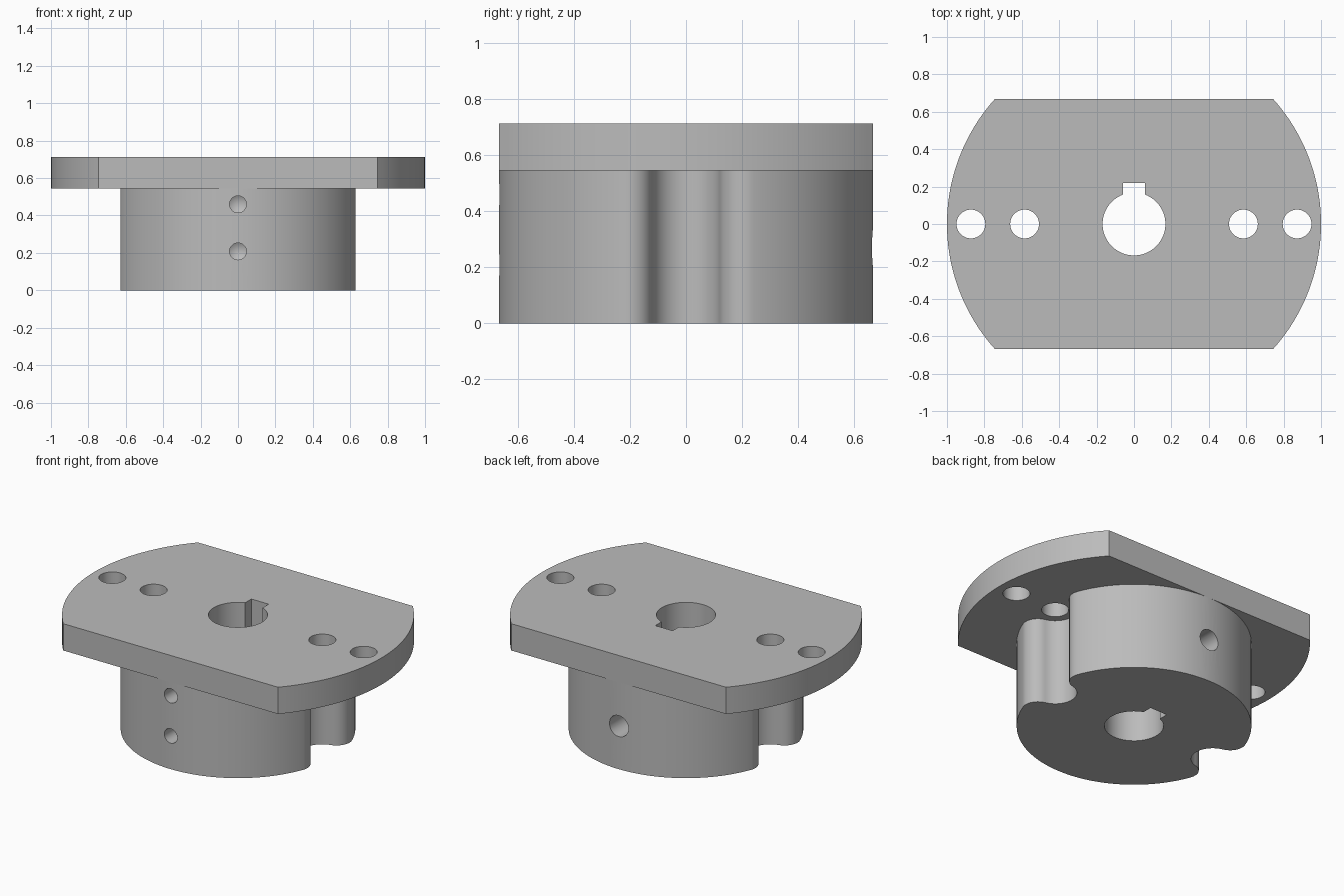
import bpy, bmesh, math
from mathutils import Matrix, Vector

cube = bpy.data.objects.get("Cube")
if cube:
    bpy.data.objects.remove(cube, do_unlink=True)

GREY = (0.5, 0.5, 0.5, 1)
metal = bpy.data.materials.new("plain_grey")
metal.use_nodes = True
metal.diffuse_color = GREY
metal.node_tree.nodes["Principled BSDF"].inputs["Base Color"].default_value = GREY

FLANGE_BOTTOM, FLANGE_TOP = 0.545, 0.713
HUB_R = 0.667
BORE_R, KEY_HALF, KEY_TOP = 0.168, 0.06, 0.218
HOLE_R, INNER_X, OUTER_X = 0.077, 0.585, 0.872


def arc(cx, cy, r, a0, a1, n):
    """Points on an arc, both ends included."""
    return [(cx + r * math.cos(a0 + (a1 - a0) * i / n),
             cy + r * math.sin(a0 + (a1 - a0) * i / n)) for i in range(n + 1)]


def circle(cx, cy, r, n=48):
    return arc(cx, cy, r, 0, math.tau, n)[:-1]


def mirrored(quarter):
    """Complete an outline from its first quadrant, which runs from +x to +y."""
    half = quarter + [(-x, y) for x, y in reversed(quarter)]
    full = half + [(-x, -y) for x, y in half]
    return [p for i, p in enumerate(full)
            if (Vector(p) - Vector(full[i - 1])).length > 1e-5]


def prism(name, outline, z0, z1, tip=0.0):
    """Extrude an outline upward, with an optional pointed end."""
    bm = bmesh.new()
    base = bm.faces.new([bm.verts.new((x, y, z0)) for x, y in outline])
    ext = bmesh.ops.extrude_face_region(bm, geom=[base])["geom"]
    moved = [v for v in ext if isinstance(v, bmesh.types.BMVert)]
    bmesh.ops.translate(bm, verts=moved, vec=(0, 0, z1 - z0))
    if tip:
        cap = [f for f in ext if isinstance(f, bmesh.types.BMFace)]
        for v in bmesh.ops.poke(bm, faces=cap)["verts"]:
            v.co.z += tip
    bmesh.ops.recalc_face_normals(bm, faces=bm.faces)
    mesh = bpy.data.meshes.new(name)
    bm.to_mesh(mesh)
    bm.free()
    mesh.materials.append(metal)
    ob = bpy.data.objects.new(name, mesh)
    bpy.context.collection.objects.link(ob)
    return ob


def select(ob):
    bpy.ops.object.select_all(action='DESELECT')
    ob.select_set(True)
    bpy.context.view_layer.objects.active = ob


def cut(ob, cutter):
    select(ob)
    mod = ob.modifiers.new("cut", 'BOOLEAN')
    mod.operation, mod.solver, mod.object = 'DIFFERENCE', 'EXACT', cutter
    bpy.ops.object.modifier_apply(modifier=mod.name)
    bpy.data.objects.remove(cutter, do_unlink=True)


def drill(ob, side, z, r):
    """Blind radial hole with a conical end; side is -1 front, +1 back."""
    bit = prism("drill_cutter", circle(0, 0, r, 32), -0.1, 0.3, tip=r * 0.6)
    bit.data.transform(Matrix.Translation((0, side * HUB_R, z))
                       @ Matrix.Rotation(side * math.pi / 2, 4, 'X'))
    cut(ob, bit)


# Flange: a disc with two flat sides
corner = math.asin(HUB_R)
flange = prism("flange", mirrored(arc(0, 0, 1, 0, corner, 24)),
               FLANGE_BOTTOM, FLANGE_TOP)

# Hub: a cylinder with a rounded scoop at each side
lip_r, lip_x = 0.09, 0.538
lip_y = math.sqrt((HUB_R - lip_r) ** 2 - lip_x ** 2)
to_lip = math.atan2(lip_y, lip_x - INNER_X)
scoop_r = math.hypot(lip_x - INNER_X, lip_y) - lip_r
lip_end = math.atan2(lip_y, lip_x)
quarter = (arc(INNER_X, 0, scoop_r, math.pi, to_lip, 12)
           + arc(lip_x, lip_y, lip_r, to_lip - math.pi, lip_end, 14)[1:]
           + arc(0, 0, HUB_R, lip_end, math.pi / 2, 28)[1:])
hub = prism("hub", mirrored(quarter), 0, FLANGE_BOTTOM)

# Keyed bore through both parts
key = math.acos(KEY_HALF / BORE_R)
bore = (arc(0, 0, BORE_R, math.pi - key, math.tau + key, 64)
        + [(KEY_HALF, KEY_TOP), (-KEY_HALF, KEY_TOP)])
for part in (flange, hub):
    cut(part, prism("bore_cutter", bore, -0.2, 1))

# Bolt holes in the flange
for x in (INNER_X, OUTER_X):
    for s in (-1, 1):
        cut(flange, prism("bolt_cutter", circle(s * x, 0, HOLE_R), 0.3, 1))

# Two small holes in front, one larger hole behind
drill(hub, -1, 0.208, 0.045)
drill(hub, -1, 0.46, 0.045)
drill(hub, 1, 0.27, 0.066)

for part in (flange, hub):
    select(part)
    bpy.ops.object.shade_smooth_by_angle(angle=math.radians(30))
